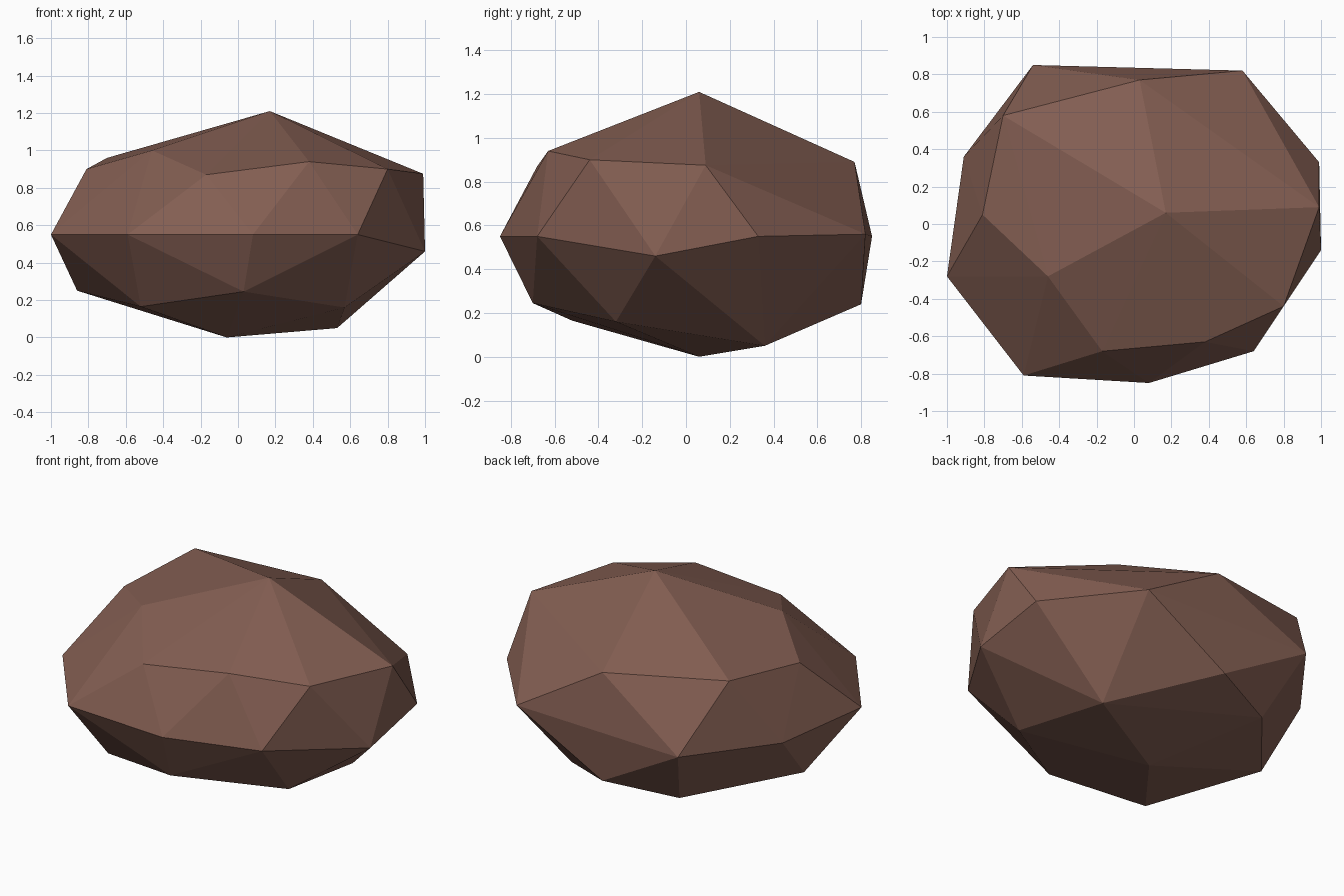
import bpy
import bmesh

default_cube = bpy.data.objects.get("Cube")
if default_cube:
    bpy.data.objects.remove(default_cube, do_unlink=True)


def make_material(name, colour):
    material = bpy.data.materials.new(name)
    material.use_nodes = True
    material.diffuse_color = colour
    shader = next(node for node in material.node_tree.nodes
                  if node.type == "BSDF_PRINCIPLED")
    shader.inputs["Base Color"].default_value = colour
    shader.inputs["Roughness"].default_value = 0.9
    return material


def build_faceted_stone(name, rings, material):
    """Wrap a tight faceted skin around the corner points of every ring."""
    shell = bmesh.new()
    for ring in rings:
        for corner in ring:
            shell.verts.new(corner)
    hull = bmesh.ops.convex_hull(shell, input=shell.verts[:])
    # Drop any corner that ended up inside the skin
    leftovers = {item for item in hull["geom_interior"] + hull["geom_unused"]
                 if isinstance(item, bmesh.types.BMVert)}
    bmesh.ops.delete(shell, geom=list(leftovers), context="VERTS")
    bmesh.ops.recalc_face_normals(shell, faces=shell.faces[:])
    for face in shell.faces:
        face.smooth = False

    mesh = bpy.data.meshes.new(name)
    shell.to_mesh(mesh)
    shell.free()
    mesh.materials.append(material)
    stone = bpy.data.objects.new(name, mesh)
    bpy.context.collection.objects.link(stone)
    return stone


# Peak and shoulder: the upper chipped facets
peak = [(.17, .06, 1.21)]
shoulder = [
    (-.46, -.28, 1), (-.81, .05, .9), (-.7, .58, .96),
    (.03, .77, .89), (.99, .09, .875), (.8, -.44, .9),
    (.38, -.63, .94), (-.17, -.68, .87),
]

# Waist: the widest ring of corners
waist = [
    (-1, -.28, .55), (-.59, -.81, .55), (.08, -.85, .55),
    (.64, -.68, .55), (1, -.14, .46), (.99, .33, .55),
    (.58, .82, .56), (-.54, .85, .55), (-.91, .36, .55),
]

# Underside and the low point it rests on
underside = [
    (.03, -.7, .245), (.57, -.32, .16), (.53, .36, .05),
    (.01, .8, .24), (-.4, .635, .18), (-.86, .08, .25),
    (-.52, -.52, .165),
]
foot = [(-.06, .06, 0)]

brown_stone = make_material("brown stone", (.23, .113, .085, 1))
build_faceted_stone("rock", [peak, shoulder, waist, underside, foot], brown_stone)
